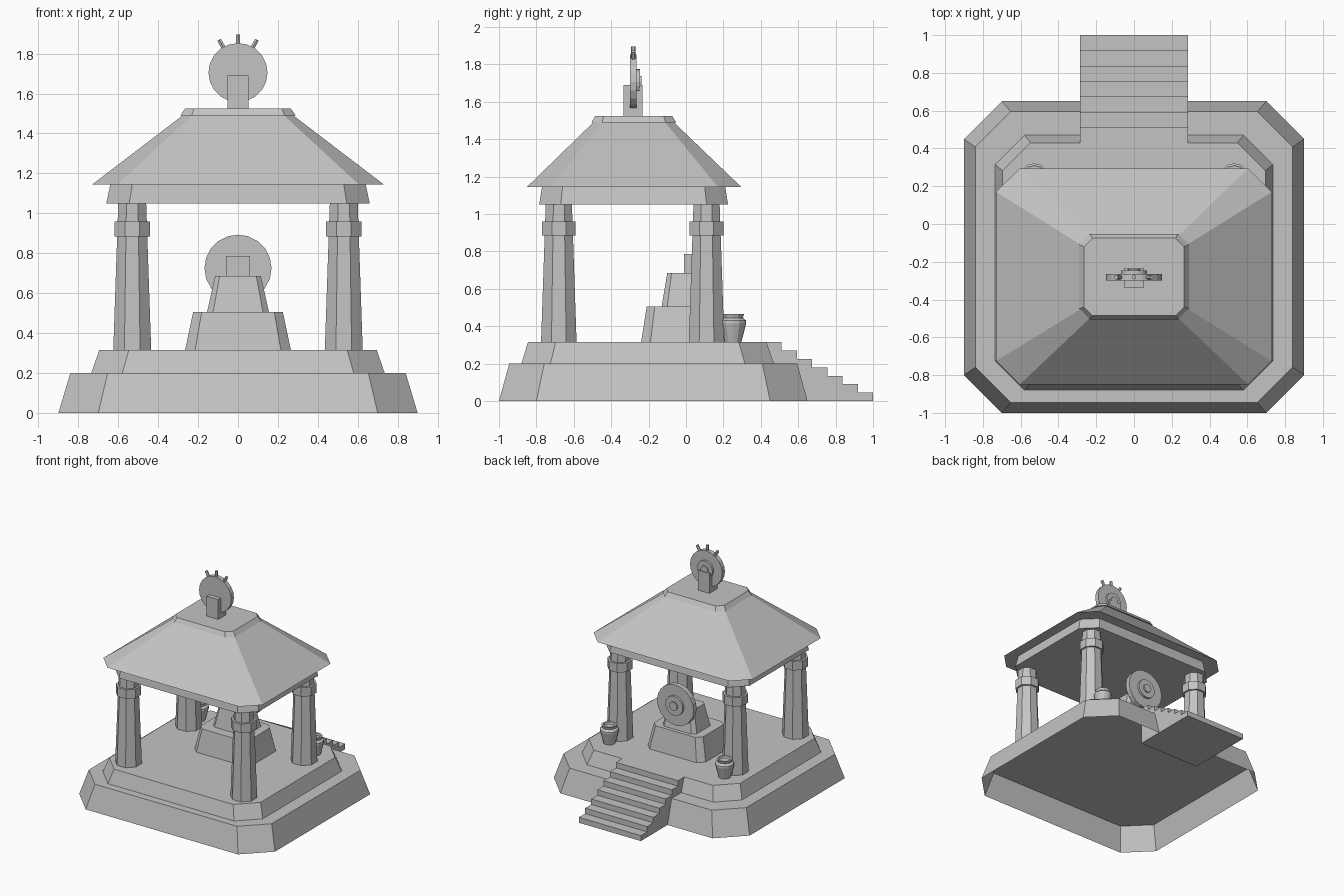
import bpy, bmesh, math
from mathutils import Matrix, Vector

cube = bpy.data.objects.get("Cube")
if cube:
    bpy.data.objects.remove(cube, do_unlink=True)

stone = bpy.data.materials.new("grey stone")
STONE = (0.55, 0.55, 0.55, 1)
stone.diffuse_color = STONE
stone.use_nodes = True
stone.node_tree.nodes["Principled BSDF"].inputs["Base Color"].default_value = STONE


def finish(name, bm):
    bmesh.ops.recalc_face_normals(bm, faces=bm.faces)
    mesh = bpy.data.meshes.new(name)
    bm.to_mesh(mesh)
    bm.free()
    mesh.materials.append(stone)
    obj = bpy.data.objects.new(name, mesh)
    bpy.context.collection.objects.link(obj)
    return obj


def loft(name, rings, bottom=True):
    """Skin a stack of equal-length point rings and cap the ends."""
    bm = bmesh.new()
    loops = [[bm.verts.new(p) for p in ring] for ring in rings]
    n = len(loops[0])
    for low, high in zip(loops, loops[1:]):
        for i in range(n):
            j = (i + 1) % n
            bm.faces.new((low[i], low[j], high[j], high[i]))
    bm.faces.new(loops[-1])
    if bottom:
        bm.faces.new(loops[0][::-1])
    return finish(name, bm)


def cut_rect(hx, y0, y1, cut, z):
    """Rectangle with chamfered corners."""
    return [(hx, y0 + cut, z), (hx, y1 - cut, z), (hx - cut, y1, z), (cut - hx, y1, z),
            (-hx, y1 - cut, z), (-hx, y0 + cut, z), (cut - hx, y0, z), (hx - cut, y0, z)]


def circle(x, y, r, z, n, turn=0.0):
    return [(x + r * math.cos(math.tau * (i + turn) / n),
             y + r * math.sin(math.tau * (i + turn) / n), z) for i in range(n)]


def box(name, x0, x1, y0, y1, z0, z1):
    return loft(name, [[(x0, y0, z), (x1, y0, z), (x1, y1, z), (x0, y1, z)] for z in (z0, z1)])


def disc(name, y0, y1, z, r, n=20):
    """Round plate facing along y."""
    bm = bmesh.new()
    place = Matrix.Translation((0, (y0 + y1) / 2, z)) @ Matrix.Rotation(math.pi / 2, 4, 'X')
    bmesh.ops.create_cone(bm, cap_ends=True, segments=n, radius1=r, radius2=r,
                          depth=y1 - y0, matrix=place)
    return finish(name, bm)


# Base platforms
loft("lower_platform", [cut_rect(0.9, -1, 0.65, 0.2, 0),
                        cut_rect(0.84, -0.945, 0.595, 0.187, 0.2)], bottom=False)
loft("upper_platform", [cut_rect(0.735, -0.88, 0.47, 0.155, 0.2),
                        cut_rect(0.695, -0.845, 0.43, 0.148, 0.315)])

# Stairs at the back
STEPS = 7
run, rise = 0.57 / STEPS, 0.315 / STEPS
for i in range(STEPS):
    y = 0.43 + run * i
    box(f"stair_step_{i + 1}", -0.285, 0.285, y, y + run, 0, rise * (STEPS - i))

# Octagonal pillars with collars
APO = 1 / math.cos(math.pi / 8)
for side, x in (("left", 0.53), ("right", -0.53)):
    for end, y in (("front", -0.68), ("back", 0.11)):
        loft(f"{end}_{side}_pillar", [circle(x, y, r * APO, z, 8, 0.5)
                                      for r, z in ((0.095, 0.315), (0.07, 1.05))])
        loft(f"{end}_{side}_collar", [circle(x, y, 0.09 * APO, z, 8, 0.5)
                                      for z in (0.885, 0.96)])
    # Urn behind each back pillar
    profile = ((0.046, 0.315), (0.072, 0.415), (0.072, 0.43), (0.054, 0.445),
               (0.06, 0.465), (0.045, 0.465), (0.04, 0.45))
    loft(f"{side}_urn", [circle(x, 0.25, r, z, 12) for r, z in profile])

# Beam, roof and roof cap
loft("roof_beam", [cut_rect(0.66, -0.785, 0.225, 0.115, 1.05),
                   cut_rect(0.64, -0.77, 0.21, 0.11, 1.145)])
loft("roof", [cut_rect(0.73, -0.85, 0.295, 0.125, 1.145),
              cut_rect(0.265, -0.485, -0.075, 0.045, 1.5)])
loft("roof_cap", [cut_rect(0.29, -0.505, -0.052, 0.057, 1.49),
                  cut_rect(0.265, -0.485, -0.075, 0.045, 1.525)])

# Altar with wheel
loft("altar_base", [cut_rect(0.265, -0.24, 0.17, 0.05, 0.315),
                    cut_rect(0.225, -0.21, 0.14, 0.043, 0.505)])
loft("altar_top", [cut_rect(0.155, -0.13, 0.11, 0.03, 0.505),
                   cut_rect(0.115, -0.1, 0.08, 0.023, 0.685)])
box("altar_post", -0.06, 0.06, -0.01, 0.11, 0.68, 0.785)
disc("altar_wheel", 0.1, 0.14, 0.725, 0.168)
disc("altar_wheel_ring", 0.14, 0.158, 0.725, 0.08)
disc("altar_wheel_hub", 0.158, 0.17, 0.725, 0.036, 12)

# Finial wheel on the roof
WHEEL_Z = 1.705
box("finial_post", -0.053, 0.053, -0.335, -0.232, 1.52, 1.69)
disc("finial_wheel", -0.3, -0.264, WHEEL_Z, 0.148)
disc("finial_wheel_ring", -0.264, -0.247, WHEEL_Z, 0.07)
disc("finial_wheel_hub", -0.247, -0.237, WHEEL_Z, 0.032, 12)
for name, angle in (("left", 30), ("middle", 0), ("right", -30)):
    bm = bmesh.new()
    place = (Matrix.Translation((0, -0.282, WHEEL_Z))
             @ Matrix.Rotation(math.radians(angle), 4, 'Y')
             @ Matrix.Translation((0, 0, 0.165)))
    bmesh.ops.create_cone(bm, cap_ends=True, segments=6, radius1=0.012, radius2=0.012,
                          depth=0.05, matrix=place)
    finish(f"finial_{name}_spike", bm)
